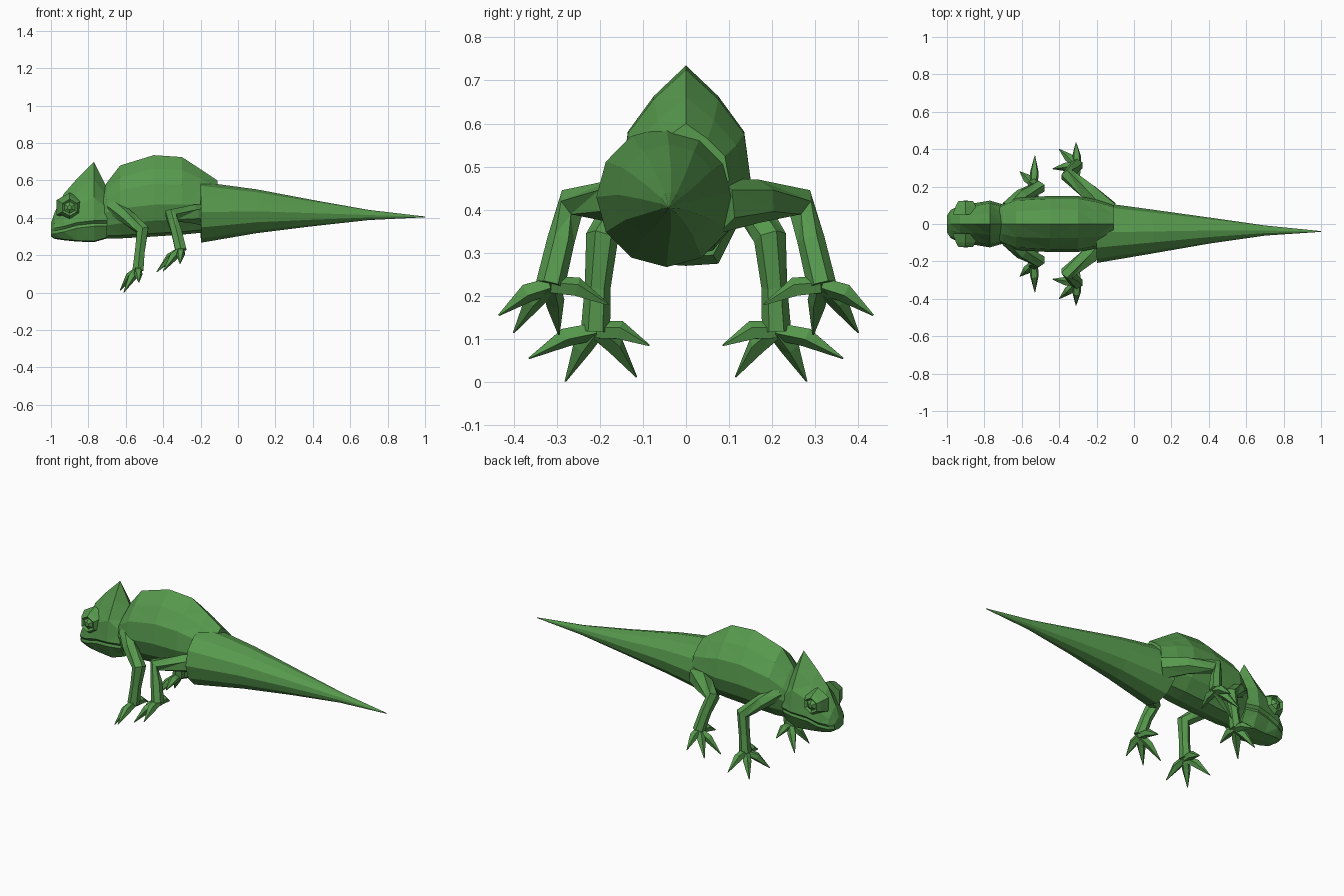
import bpy
import bmesh
from math import cos, sin, pi
from mathutils import Vector

default_cube = bpy.data.objects.get("Cube")
if default_cube:
    bpy.data.objects.remove(default_cube, do_unlink=True)

skin = bpy.data.materials.new("leaf green")
skin.use_nodes = True
green = (0.095, 0.32, 0.075, 1)
skin.diffuse_color = green
skin.node_tree.nodes["Principled BSDF"].inputs["Base Color"].default_value = green


def loft(name, rings, mirrored=False):
    """Skin a list of equal rings, cap both ends, shade flat."""
    bm = bmesh.new()
    loops = [[bm.verts.new(p) for p in ring] for ring in rings]
    count = len(loops[0])
    for a, b in zip(loops, loops[1:]):
        for i in range(count):
            j = (i + 1) % count
            bm.faces.new((a[i], a[j], b[j], b[i]))
    bm.faces.new(loops[0])
    bm.faces.new(loops[-1])
    bmesh.ops.remove_doubles(bm, verts=bm.verts, dist=0.0005)
    bmesh.ops.triangulate(bm, faces=[f for f in bm.faces if len(f.verts) == 4])
    bmesh.ops.recalc_face_normals(bm, faces=bm.faces)
    mesh = bpy.data.meshes.new(name)
    bm.to_mesh(mesh)
    bm.free()
    mesh.materials.append(skin)
    obj = bpy.data.objects.new(name, mesh)
    bpy.context.collection.objects.link(obj)
    if mirrored:
        mirror = obj.modifiers.new("mirror", 'MIRROR')
        mirror.use_axis = (False, True, False)
    return obj


def tube(name, path, radii, sides=6, mirrored=True):
    """Faceted tube along a path with a radius at every point."""
    pts = [Vector(p) for p in path]
    rings = []
    for i, (p, r) in enumerate(zip(pts, radii)):
        along = (pts[min(i + 1, len(pts) - 1)] - pts[max(i - 1, 0)]).normalized()
        helper = Vector((0, 0, 1)) if abs(along.x) > 0.9 else Vector((1, 0, 0))
        u = along.cross(helper).normalized()
        v = along.cross(u)
        rings.append([p + r * (u * cos(2 * pi * k / sides) + v * sin(2 * pi * k / sides))
                      for k in range(sides)])
    return loft(name, rings, mirrored)


def section(x, half, top_y=0):
    """Close a half outline of (y, z) points into a symmetric ring."""
    left = [(x, y, z) for y, z in half]
    right = [(x, -y, z) for y, z in half[-2:0:-1]]
    return left + right


# Body: arched back with a ridge, widest below the middle
def body_ring(x, low, mid, top, w):
    up, down = top - mid, mid - low
    return section(x, [(0, top), (w * 0.5, mid + up * 0.73), (w * 0.9, mid + up * 0.42),
                       (w, mid), (w * 0.82, mid - down * 0.5),
                       (w * 0.45, mid - down * 0.9), (0, low)])


loft("body", [body_ring(*s) for s in (
    (-0.73, 0.30, 0.42, 0.54, 0.09),
    (-0.70, 0.29, 0.43, 0.59, 0.11),
    (-0.63, 0.29, 0.45, 0.68, 0.14),
    (-0.45, 0.30, 0.47, 0.735, 0.15),
    (-0.30, 0.31, 0.47, 0.725, 0.15),
    (-0.20, 0.32, 0.47, 0.66, 0.13),
    (-0.11, 0.35, 0.47, 0.60, 0.10))])


# Head: tall crest behind, with a mouth crease along the jaw
def head_ring(x, low, mouth, top, w):
    up = top - mouth
    return section(x, [(0, top), (w * 0.45, mouth + up * 0.72), (w * 0.88, mouth + up * 0.42),
                       (w, mouth + 0.015), (w * 0.88, mouth),
                       (w * 0.92, mouth - 0.015), (w * 0.6, low + 0.005), (0, low)])


loft("head", [head_ring(*s) for s in (
    (-1.00, 0.30, 0.325, 0.37, 0.045),
    (-0.98, 0.287, 0.33, 0.43, 0.075),
    (-0.93, 0.28, 0.34, 0.53, 0.10),
    (-0.86, 0.273, 0.36, 0.61, 0.11),
    (-0.77, 0.27, 0.37, 0.70, 0.125),
    (-0.70, 0.29, 0.37, 0.56, 0.105))])

# Eyes: raised hexagonal sockets with a faceted pupil
eye_steps = ((0.05, 0.08), (0.10, 0.06), (0.122, 0.045), (0.112, 0.032), (0.125, 0.012))
tube("eye", [(-0.90, y, 0.455) for y, r in eye_steps], [r for y, r in eye_steps])

# Tail: long twelve-sided taper set slightly to one side
tube("tail",
     [(-0.20, -0.045, 0.43), (0.10, -0.04, 0.435), (0.40, -0.035, 0.425),
      (0.70, -0.035, 0.415), (1.00, -0.04, 0.405)],
     [0.163, 0.117, 0.07, 0.027, 0.002], sides=12, mirrored=False)


# Legs: bent limb, small palm and four pointed toes
def leg(name, path, radii, tips):
    tube(name, path, radii)
    wrist = Vector(path[-1])
    for number, tip in enumerate(tips, 1):
        tip = Vector(tip)
        knuckle = wrist.lerp(tip, 0.45) + Vector((0, 0, 0.015))
        tube(f"{name}_toe_{number}", [wrist, knuckle, tip], [0.022, 0.024, 0.002], sides=5)


leg("front_leg",
    [(-0.67, 0.08, 0.46), (-0.60, 0.15, 0.41), (-0.51, 0.195, 0.335),
     (-0.525, 0.205, 0.22), (-0.535, 0.21, 0.12)],
    [0.045, 0.04, 0.038, 0.03, 0.034],
    [(-0.53, 0.365, 0.055), (-0.61, 0.28, 0.002), (-0.63, 0.115, 0.012), (-0.53, 0.085, 0.085)])

leg("hind_leg",
    [(-0.14, 0.07, 0.41), (-0.24, 0.17, 0.42), (-0.36, 0.265, 0.415),
     (-0.33, 0.29, 0.33), (-0.305, 0.315, 0.225)],
    [0.065, 0.05, 0.038, 0.032, 0.034],
    [(-0.31, 0.435, 0.155), (-0.40, 0.40, 0.115), (-0.435, 0.295, 0.11), (-0.32, 0.18, 0.18)])
